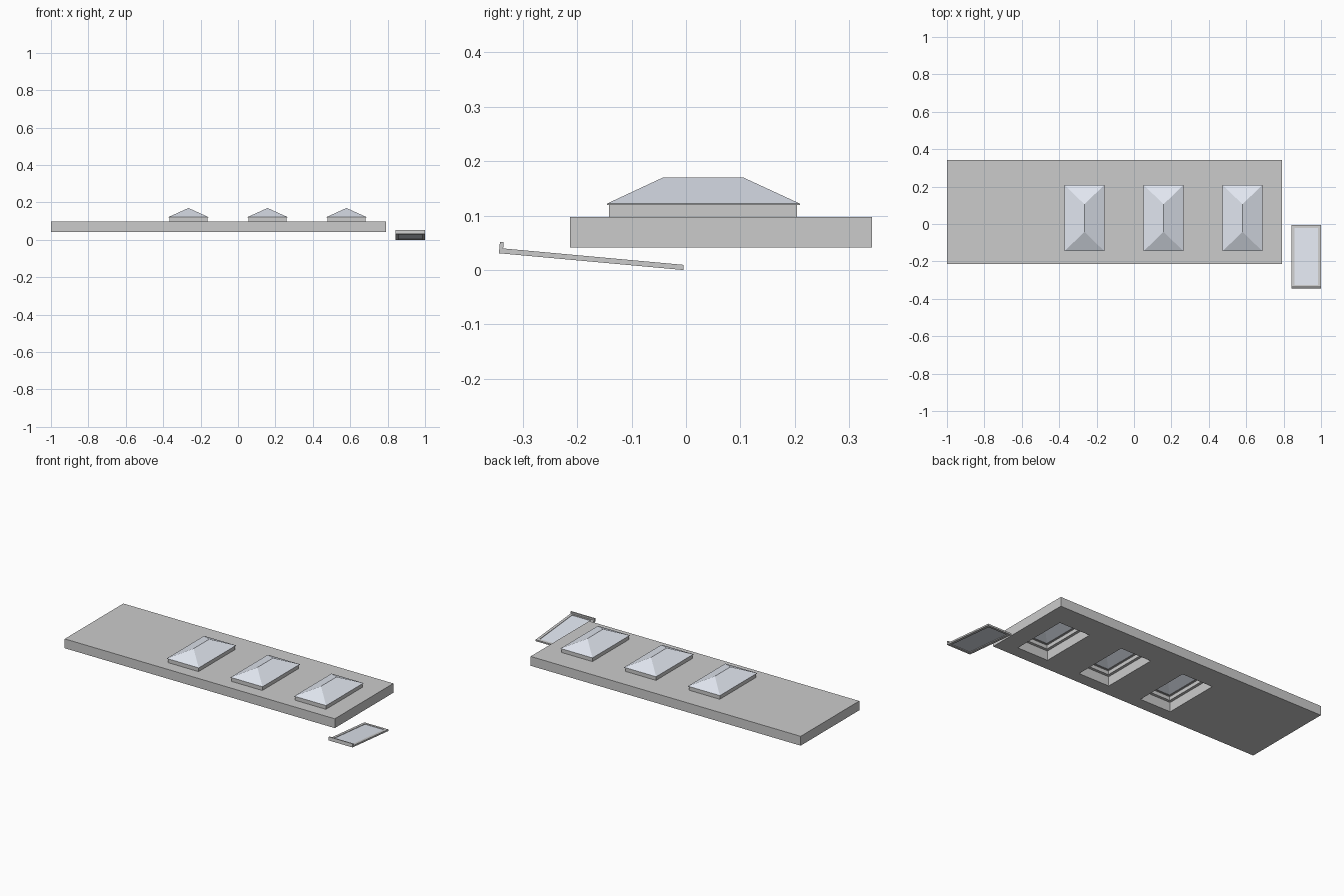
import bpy, bmesh, math
from mathutils import Matrix, Vector

if "Cube" in bpy.data.objects:
    bpy.data.objects.remove(bpy.data.objects["Cube"])

glass = bpy.data.materials.new("glass")
glass.diffuse_color = (0.76, 0.80, 0.88, 1)
glass.use_nodes = True
glass.node_tree.nodes["Principled BSDF"].inputs["Base Color"].default_value = glass.diffuse_color


def finish(name, bm, mat=None):
    bmesh.ops.recalc_face_normals(bm, faces=bm.faces)
    me = bpy.data.meshes.new(name)
    bm.to_mesh(me)
    bm.free()
    ob = bpy.data.objects.new(name, me)
    bpy.context.collection.objects.link(ob)
    if mat:
        me.materials.append(mat)
    return ob


def plate(name, xs, ys, holes, z0, z1, mat=None):
    """Flat plate on a grid of breakpoints, leaving the listed cells open."""
    bm = bmesh.new()
    v = [[bm.verts.new((x, y, z0)) for y in ys] for x in xs]
    for i in range(len(xs) - 1):
        for j in range(len(ys) - 1):
            if (i, j) not in holes:
                bm.faces.new((v[i][j], v[i + 1][j], v[i + 1][j + 1], v[i][j + 1]))
    ext = bmesh.ops.extrude_face_region(bm, geom=bm.faces[:], use_keep_orig=True)
    for e in ext["geom"]:
        if isinstance(e, bmesh.types.BMVert):
            e.co.z = z1
    bmesh.ops.dissolve_limit(bm, angle_limit=0.01, verts=bm.verts, edges=bm.edges)
    return finish(name, bm, mat)


def ring(name, x0, x1, y0, y1, t, z0, z1, mat=None):
    return plate(name, [x0, x0 + t, x1 - t, x1], [y0, y0 + t, y1 - t, y1],
                 {(1, 1)}, z0, z1, mat)


def hip(name, cx, hw, y0, y1, r0, r1, z0, z1):
    """Hipped glass roof with a ridge along y."""
    bm = bmesh.new()
    a, b, c, d, e, f = [bm.verts.new(p) for p in (
        (cx - hw, y0, z0), (cx + hw, y0, z0), (cx + hw, y1, z0), (cx - hw, y1, z0),
        (cx, r0, z1), (cx, r1, z1))]
    for q in ((a, b, e), (b, c, f, e), (c, d, f), (d, a, e, f)):
        bm.faces.new(q)
    return finish(name, bm, glass)


# Roof slab with three openings
centers = [-0.265, 0.158, 0.580]
CW, Y0, Y1 = 0.102, -0.141, 0.204
xs = [-1.0] + [c + s * CW for c in centers for s in (-1, 1)] + [0.791]
plate("roof_slab", xs, [-0.213, Y0, Y1, 0.342], {(1, 1), (3, 1), (5, 1)}, 0.041, 0.097)

# Skylights: curb, rim and hipped glazing
for n, c in enumerate(centers, 1):
    ring(f"skylight_curb_{n}", c - CW, c + CW, Y0, Y1, 0.016, 0.097, 0.119)
    ring(f"skylight_rim_{n}", c - 0.106, c + 0.106, -0.145, 0.209, 0.03, 0.119, 0.122)
    hip(f"skylight_glass_{n}", c, 0.106, -0.145, 0.209, -0.042, 0.105, 0.122, 0.170)

# Tilted loose window: frame, pane and end lip
X0, X1, L = 0.841, 1.0, 0.34
parts = [
    ring("window_frame", X0, X1, -L, 0, 0.016, 0, 0.0095),
    plate("window_pane", [X0 + 0.016, X1 - 0.016], [-L + 0.016, -0.016], set(),
          0.004, 0.007, glass),
    plate("window_lip", [X0, X1], [-L, -L + 0.007], set(), 0.0095, 0.021),
]
tilt = Matrix.Translation(Vector((0, -0.005, 0))) @ Matrix.Rotation(math.radians(-5.2), 4, 'X')
for p in parts:
    p.data.transform(tilt)
